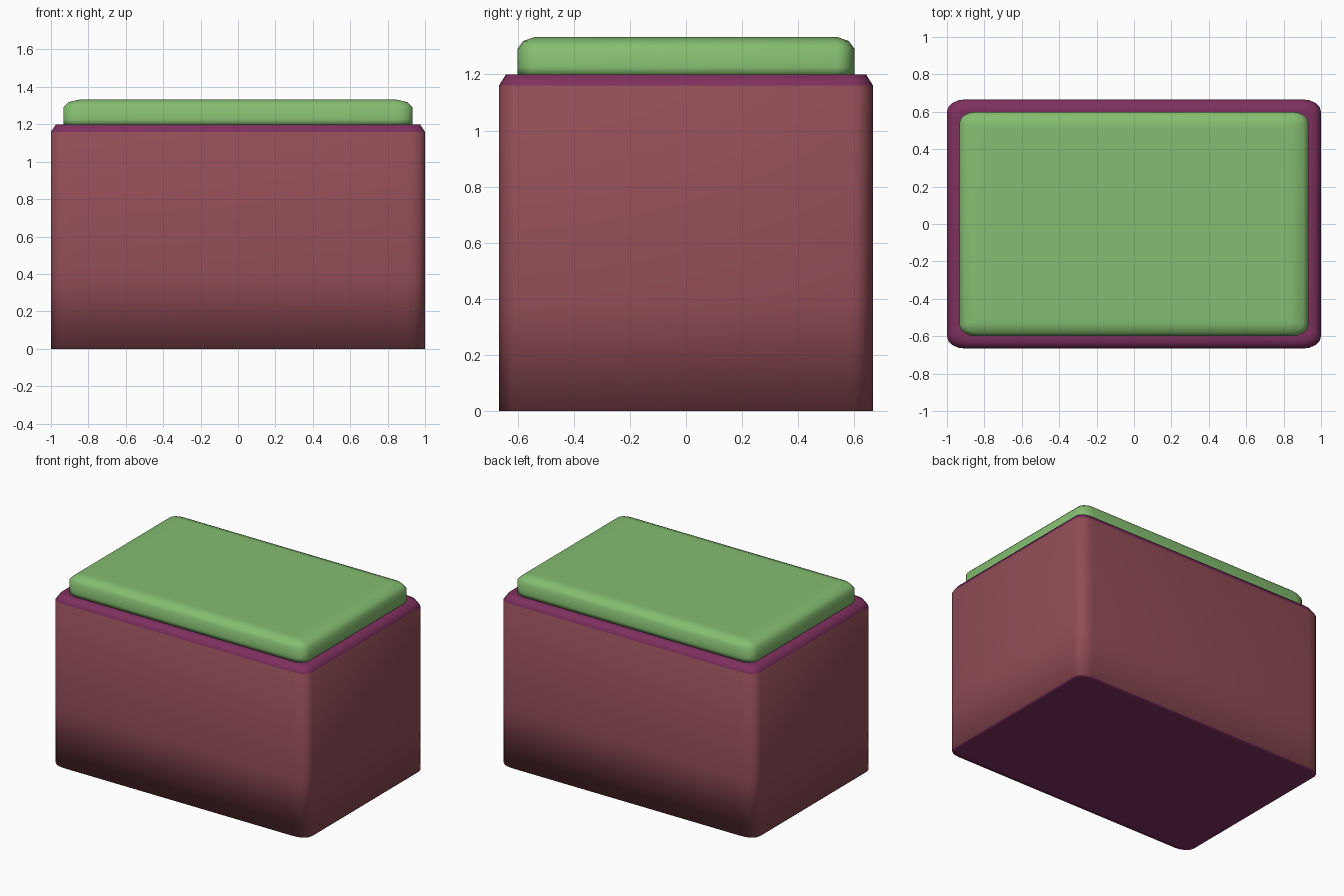
import bpy, bmesh, math

if "Cube" in bpy.data.objects:
    bpy.data.objects.remove(bpy.data.objects["Cube"])


def srgb(r, g, b):
    def lin(c):
        c /= 255
        return c / 12.92 if c <= 0.04045 else ((c + 0.055) / 1.055) ** 2.4
    return (lin(r), lin(g), lin(b), 1.0)


def material(name, col):
    m = bpy.data.materials.new(name)
    m.diffuse_color = srgb(*col)
    m.use_nodes = True
    m.node_tree.nodes["Principled BSDF"].inputs["Base Color"].default_value = m.diffuse_color
    return m


def outline(hx, hy, rx, ry, segs=4):
    """Rounded rectangle with elliptical corners, counter-clockwise."""
    pts = []
    for q, (sx, sy) in enumerate([(1, 1), (-1, 1), (-1, -1), (1, -1)]):
        for i in range(segs + 1):
            a = math.pi / 2 * (q + i / segs)
            pts.append((sx * (hx - rx) + rx * math.cos(a),
                        sy * (hy - ry) + ry * math.sin(a)))
    return pts


def loft(name, hx, hy, rx, ry, levels, mats, rule):
    """Stack rounded outlines; each level is (z, x inset, y inset)."""
    bm = bmesh.new()
    rings = []
    for z, ix, iy in levels:
        pts = outline(hx - ix, hy - iy, max(rx - ix * 0.6, 0.02), max(ry - iy * 0.6, 0.015))
        rings.append([bm.verts.new((x, y, z)) for x, y in pts])
    n = len(rings[0])
    for a, b in zip(rings, rings[1:]):
        for i in range(n):
            j = (i + 1) % n
            bm.faces.new((a[i], a[j], b[j], b[i]))
    bm.faces.new(rings[0][::-1])
    bm.faces.new(rings[-1])
    bm.normal_update()
    for f in bm.faces:
        f.smooth = True
        f.material_index = rule(f.calc_center_median().z)
    me = bpy.data.meshes.new(name)
    bm.to_mesh(me)
    bm.free()
    for m in mats:
        me.materials.append(m)
    ob = bpy.data.objects.new(name, me)
    bpy.context.collection.objects.link(ob)
    return ob


red = material("dull red", (146, 77, 86))
purple = material("plum", (126, 48, 94))
green = material("leaf green", (133, 190, 113))

# Body: red walls, plum chamfered rim and underside
loft("body", 1.0, 0.6667, 0.10, 0.067,
     [(0, 0.03, 0.03), (0, 0, 0), (0.4, 0, 0), (1.16, 0, 0),
      (1.2, 0.027, 0.025), (1.2, 0.06, 0.06)],
     [red, purple], lambda z: 0 if 0.01 < z < 1.16 else 1)

# Cushion: rounded top pad
loft("cushion", 0.933, 0.6, 0.09, 0.06,
     [(1.2, 0.03, 0.03), (1.2, 0, 0), (1.225, 0, 0), (1.292, 0, 0), (1.319, 0.028, 0.02),
      (1.333, 0.09, 0.06), (1.333, 0.13, 0.09)],
     [green], lambda z: 0)
